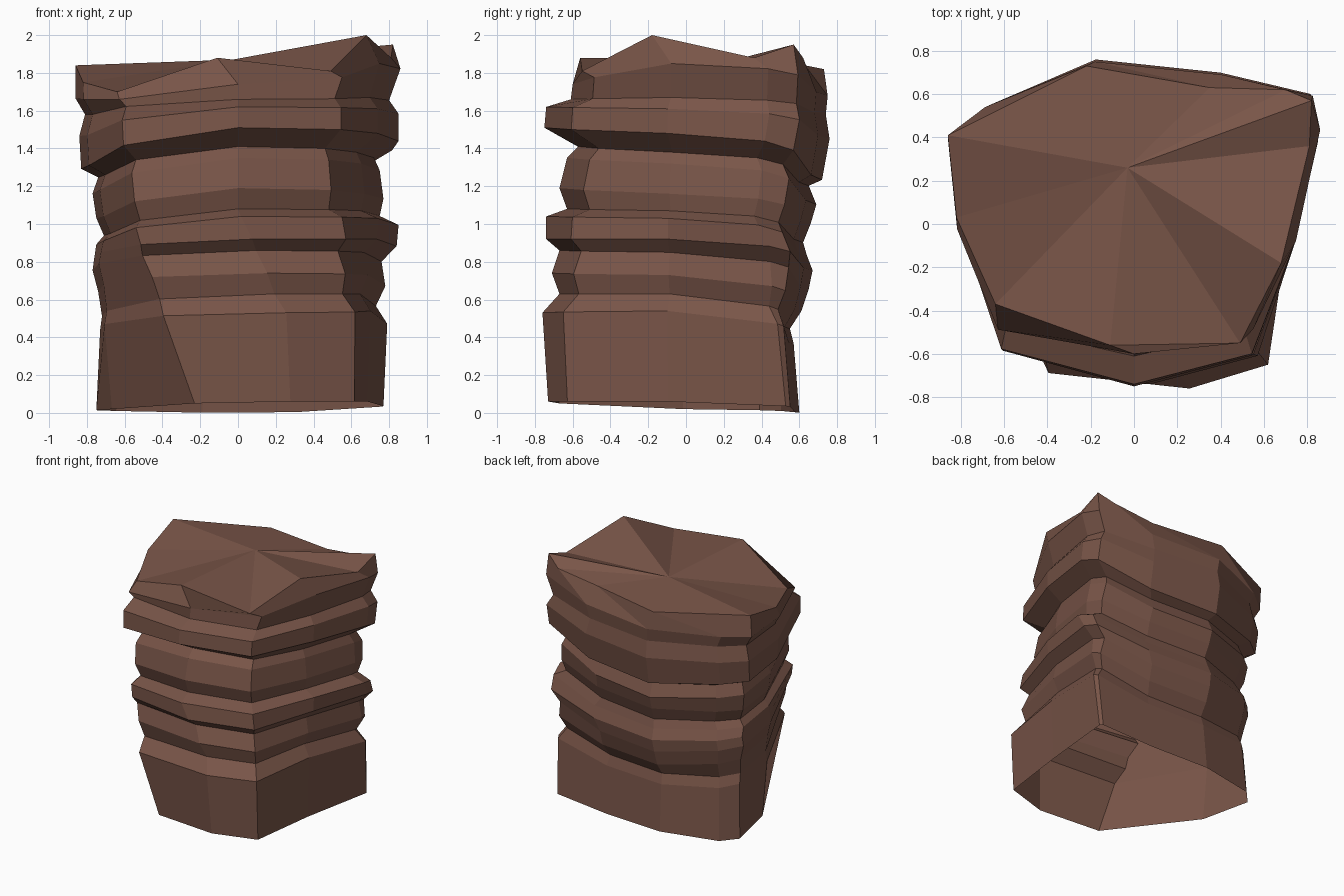
import bpy, bmesh

# Layered rock pillar: tilted strata rings, open underneath
brown = bpy.data.materials.new("rock brown")
brown.diffuse_color = (0.191, 0.091, 0.065, 1)

# Ring outlines (unit extents), counter-clockwise from the left
low = [(-.97, -.02), (-.52, -.92), (.36, -1), (.8, -.86), (.89, -.13), (1, .88),
       (.98, .92), (.4, .96), (-.25, 1), (-.86, .84), (-1, .65)]
high = [(-.95, -.04), (-.73, -.78), (0, -1), (.64, -.81), (.87, -.13), (1, .58),
        (.96, .79), (.47, .92), (-.21, 1), (-.8, .72), (-1, .53)]

# Strata: height at front, right, back, left | reach to front, right, back, left
strata = [
    (.06, .06, .00, .02, .73, .77, .60, .75),
    (.53, .54, .36, .47, .76, .79, .57, .73),
    (.63, .63, .44, .54, .67, .73, .55, .72),
    (.74, .73, .53, .68, .71, .78, .61, .74),
    (.86, .85, .65, .79, .67, .76, .65, .77),
    (.92, .92, .75, .85, .74, .84, .67, .76),
    (1.04, 1.03, .83, .91, .74, .85, .64, .75),
    (1.08, 1.07, .90, .95, .63, .75, .62, .71),
    (1.19, 1.16, 1.0, 1.04, .67, .77, .66, .75),
    (1.35, 1.32, 1.1, 1.18, .63, .75, .69, .77),
    (1.41, 1.38, 1.2, 1.26, .57, .72, .65, .74),
    (1.51, 1.48, 1.23, 1.31, .75, .85, .72, .83),
    (1.62, 1.61, 1.45, 1.47, .74, .85, .76, .84),
    (1.66, 1.67, 1.58, 1.58, .61, .80, .74, .81),
    (1.74, 1.85, 1.68, 1.66, .60, .86, .75, .86),
]

# Uneven rim of the cap
rim = [(-.82, .03, 1.75), (-.64, -.37, 1.70), (-.11, -.56, 1.88), (.49, -.55, 1.81),
       (.68, -.18, 2.0), (.81, .36, 1.88), (.82, .57, 1.95), (.70, .62, 1.88),
       (.35, .63, 1.84), (-.22, .73, 1.82), (-.86, .41, 1.84)]

bm = bmesh.new()
rings = []
for zf, zr, zb, zl, f, r, b, l in strata:
    t = min(max((zf - .47) / .6, 0), 1)
    ring = []
    for p, q in zip(low, high):
        x = p[0] + (q[0] - p[0]) * t
        y = p[1] + (q[1] - p[1]) * t
        k = 3 if x > 0 else 2
        w = abs(x) ** k / (abs(x) ** k + abs(y) ** k)
        z = w * (zr if x > 0 else zl) + (1 - w) * (zb if y > 0 else zf)
        ring.append(bm.verts.new((x * (r if x > 0 else l), y * (b if y > 0 else f), z)))
    rings.append(ring)

# Foot tapers inward at the front left
rings[0][0].co.x += .06
rings[0][1].co.x += .16

# Uppermost layer dips under the rim at the front left
rings[-1][1].co.z = 1.66
rings[-1][1].co.y -= .02

rings.append([bm.verts.new(c) for c in rim])
n = len(rim)
for a, c in zip(rings, rings[1:]):
    for i in range(n):
        j = (i + 1) % n
        bm.faces.new((a[i], a[j], c[j], c[i]))

# Faceted cap fan
peak = bm.verts.new((-.03, .26, 1.87))
for i in range(n):
    bm.faces.new((rings[-1][i], rings[-1][(i + 1) % n], peak))

mesh = bpy.data.meshes.new("rock_pillar")
bm.to_mesh(mesh)
bm.free()
mesh.materials.append(brown)
bpy.context.collection.objects.link(bpy.data.objects.new("rock_pillar", mesh))
